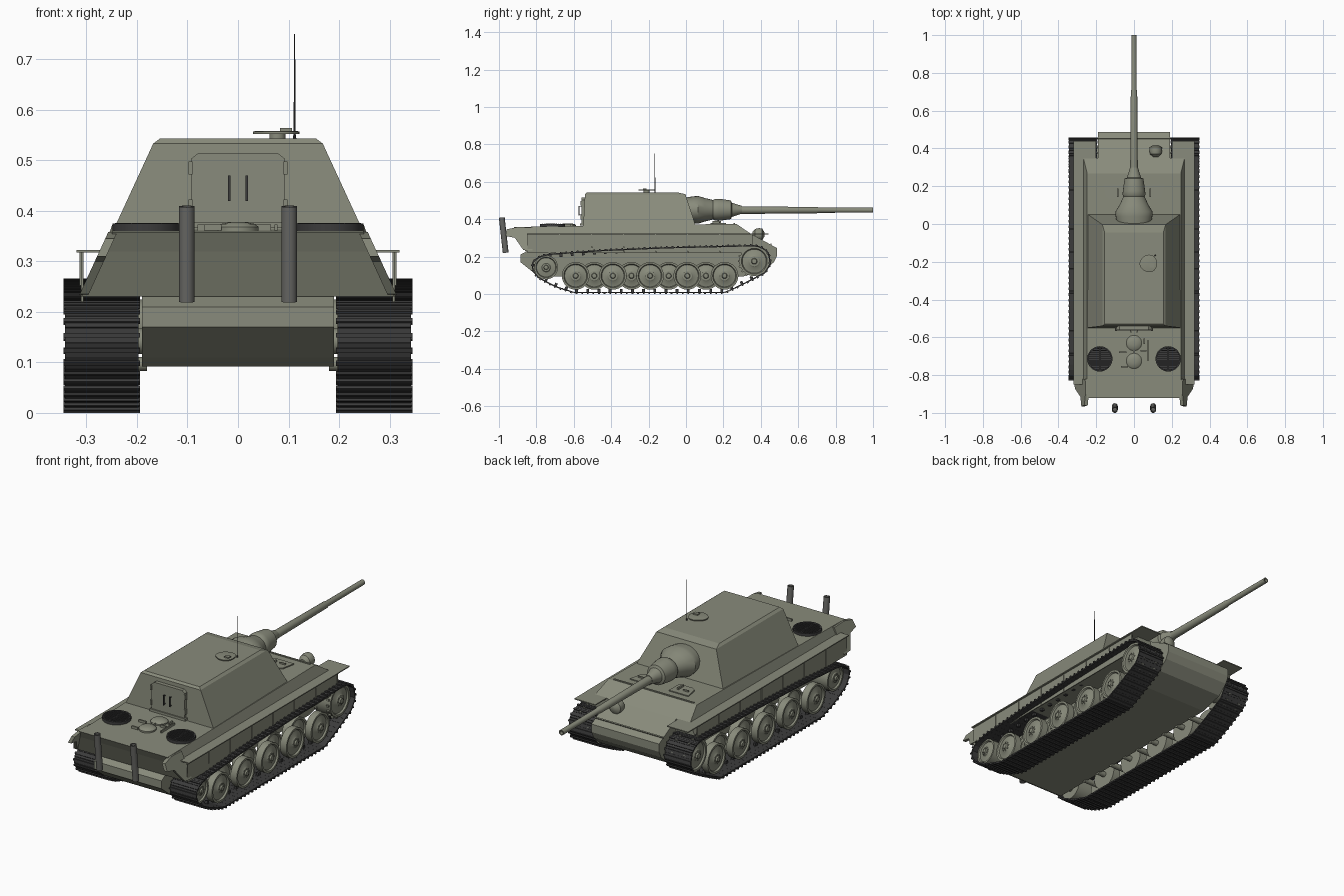
import bpy, bmesh, math
from mathutils import Vector, Matrix

if "Cube" in bpy.data.objects:
    bpy.data.objects.remove(bpy.data.objects["Cube"])


def material(name, c):
    m = bpy.data.materials.new(name)
    m.diffuse_color = (*c, 1)
    m.use_nodes = True
    m.node_tree.nodes["Principled BSDF"].inputs["Base Color"].default_value = m.diffuse_color
    return m


PAINT = material("field_grey", (0.25, 0.26, 0.20))
DARK = material("dark_metal", (0.045, 0.045, 0.045))
STEEL = material("steel", (0.14, 0.14, 0.13))


def finish(name, bm, mat=PAINT, smooth=False):
    bmesh.ops.recalc_face_normals(bm, faces=bm.faces)
    if smooth:
        for f in bm.faces:
            f.smooth = True
        for e in bm.edges:
            e.smooth = e.calc_face_angle(0) < math.radians(32)
    me = bpy.data.meshes.new(name)
    bm.to_mesh(me)
    bm.free()
    me.materials.append(mat)
    ob = bpy.data.objects.new(name, me)
    bpy.context.collection.objects.link(ob)
    return ob


def skin(bm, rings):
    """Joins matching rings of points into a capped solid."""
    vs = [[bm.verts.new(p) for p in r] for r in rings]
    n = len(vs[0])
    for a, b in zip(vs, vs[1:]):
        for i in range(n):
            bm.faces.new((a[i], a[(i + 1) % n], b[(i + 1) % n], b[i]))
    bm.faces.new(vs[0])
    bm.faces.new(vs[-1])


def loft(name, rings, mat=PAINT):
    bm = bmesh.new()
    skin(bm, rings)
    return finish(name, bm, mat)


def frame(x, y0, y1, z0, z1=None):
    """Symmetric rectangular ring: half width x, rear y0 at z0, front y1 at z1."""
    z1 = z0 if z1 is None else z1
    return [(-x, y0, z0), (x, y0, z0), (x, y1, z1), (-x, y1, z1)]


def add_box(bm, c, size, rot=None):
    m = Matrix.Translation(c) @ (rot or Matrix()) @ Matrix.Diagonal((*size, 1))
    bmesh.ops.create_cube(bm, size=1, matrix=m)


def box(name, c, size, mat=PAINT, rot=None):
    bm = bmesh.new()
    add_box(bm, c, size, rot)
    return finish(name, bm, mat)


def lathe(name, profile, loc, axis=(0, 0, 1), segs=24, mat=PAINT, warp=None):
    """Profile is (radius, distance along axis)."""
    q = Vector((0, 0, 1)).rotation_difference(Vector(axis))
    rings = []
    for r, t in profile:
        ring = [Vector(loc) + q @ Vector((r * math.cos(k * math.tau / segs),
                r * math.sin(k * math.tau / segs), t)) for k in range(segs)]
        rings.append([warp(p) for p in ring] if warp else ring)
    bm = bmesh.new()
    skin(bm, rings)
    return finish(name, bm, mat, True)


# Lower hull: side profile extruded between the tracks
prof = [(-.84, .32), (-.84, .235), (-.885, .21), (-.885, .17), (-.81, .11), (-.78, .092),
        (.30, .092), (.42, .125), (.47, .17), (.487, .205), (.487, .245), (.35, .32)]
loft("lower_hull", [[(x, y, z) for y, z in prof] for x in (-.19, .19)])
box("nose_plate_seam", (0, .455, .266), (.385, .006, .006), rot=Matrix.Rotation(-.5, 4, 'X'))

# Upper hull with sloped sides, undercut rear and glacis
loft("upper_hull", [frame(.31, -.86, .35, .23), frame(.268, -.90, .35, .32),
                    frame(.248, -.92, .268, .358, .375)])

# Fixed fighting compartment with bevelled roof edge
loft("casemate", [frame(.25, -.55, .055, .355), frame(.168, -.54, -.003, .533),
                  frame(.155, -.53, -.045, .543)])

# Gun mantlet, flared wide at the back, and barrel
def flare(p):
    k = max(0, min(1, (.17 - p.y) / .11))
    return Vector((p.x * (1 + .35 * k), p.y, p.z))


lathe("mantlet", [(.066, .0), (.072, .04), (.074, .065), (.063, .10), (.052, .145), (.058, .155),
                  (.059, .175), (.052, .225), (.050, .24), (.038, .245), (.028, .275), (.021, .30)],
      (0, 0, .45), (0, 1, 0), 28, warp=flare)
lathe("barrel", [(.021, .26), (.020, .32), (.017, .70), (.014, .71), (.0135, 1.0),
                 (.009, 1.0), (.009, .94)], (0, 0, .448), (0, 1, 0), 20)

# Rear doors with handles and hinges
door = [(-.093, .37), (.093, .37), (.093, .503), (.078, .515), (-.078, .515), (-.093, .503)]
loft("rear_door", [[(x, y, z) for x, z in door] for y in (-.56, -.535)])
for s in (-1, 1):
    box("door_handle", (s * .017, -.572, .445), (.005, .006, .05), DARK)
    for z in (.424, .466):
        box("handle_post", (s * .017, -.565, z), (.004, .014, .004), DARK)
    for z in (.41, .485):
        box("door_hinge", (s * .094, -.556, z), (.008, .016, .025))
box("door_sill", (0, -.556, .372), (.20, .02, .012))

# Roof hatch, periscope and antenna
def egg(p):
    d = p - Vector((.078, -.21, p.z))
    d.x *= 1.0 + 3 * d.y
    return Vector((.078, -.21, p.z)) + Matrix.Rotation(.6, 3, 'Z') @ d


lathe("roof_hatch", [(.046, .552), (.046, .557), (.042, .558)], (.078, -.21, 0), warp=egg)
lathe("hatch_pivot", [(.016, .54), (.016, .552)], (.078, -.21, 0))
box("periscope", (.095, -.22, .560), (.024, .02, .008))
lathe("antenna", [(.004, .54), (.0018, .555), (.0012, .75)], (.112, -.166, 0), segs=8, mat=DARK)

# Engine deck: fan grilles, round covers, small tools
for s in (-1, 1):
    c = (s * .181, -.714)
    lathe("fan_rim", [(.067, .35), (.067, .375), (.060, .375), (.060, .366)], (*c, 0), segs=32, mat=DARK)
    bm = bmesh.new()
    for i in range(-5, 6):
        w = 2 * math.sqrt(.063 ** 2 - (i * .011) ** 2)
        add_box(bm, (c[0], c[1] + i * .011, .372), (w, .004, .008))
    add_box(bm, (*c, .371), (.005, .122, .008))
    finish("fan_slats", bm, DARK)
for y in (-.63, -.725):
    lathe("engine_cover", [(.041, .355), (.041, .368), (.034, .374), (.012, .378)], (0, y, 0))
for x, y, w, d in ((-.06, -.68, .04, .008), (.075, -.67, .006, .11), (-.05, -.755, .035, .008),
                   (.055, -.62, .008, .03), (.05, -.67, .03, .008), (0, -.678, .012, .02)):
    box("deck_fitting", (x, y, .367), (w, d, .012))

# Exhaust pipes, leaning back
for s in (-1, 1):
    lathe("exhaust_pipe", [(.0155, 0), (.0155, .19), (.011, .19), (.011, .15)],
          (s * .1015, -.964, .22), Vector((0, -.021, .19)).normalized(), 16, STEEL)

# Front deck hatches, periscopes and headlight
for s in (-1, 1):
    pts = [(.165, .215), (.15, .145), (.13, .132), (.055, .132), (.055, .215)]
    loft("crew_hatch", [[(s * x, y, z) for x, y in pts] for z in (.365, .379)])
    box("hatch_periscope", (s * .085, .165, .383), (.008, .045, .012))
    box("hatch_handle", (s * .125, .18, .382), (.03, .006, .008))
box("deck_front_strip", (0, .258, .376), (.45, .008, .006))
lathe("headlight_mount", [(.010, .28), (.010, .31)], (.115, .385, 0), segs=12)
lathe("headlight", [(.014, -.03), (.030, -.015), (.034, .005), (.032, .022), (.012, .034)],
      (.115, .385, .318), (0, 1, 0), 20)

# Fenders, side skirts and rear side horns
for s in (-1, 1):
    box("fender", (s * .288, -.25, .32), (.064, 1.2, .005))
    box("front_fender", (s * .26, .394, .32), (.118, .092, .005))
    for i in range(7):
        box("skirt_panel", (s * .308, -.762 + i * .1715, .27), (.005, .169, .10))
        box("skirt_strap", (s * .312, -.677 + i * .1715, .285), (.004, .006, .065))
    horn = [(-.82, .355), (-.90, .358), (-.96, .345), (-.965, .31), (-.915, .30), (-.87, .235), (-.82, .232)]
    loft("rear_side_horn", [[(s * (.25 + (.36 - z) * .46 + o), y, z) for y, z in horn]
                            for o in (-.012, .006)])

# Running gear
def wheel(name, s, y, z, r, x0, x1):
    w = x1 - x0
    lathe(name, [(r, 0), (r, w), (r * .86, w), (r * .80, w - .008), (r * .42, w - .003),
                 (r * .34, w + .002), (r * .20, w + .003), (r * .16, w + .010), (r * .08, w + .011)],
          (s * x0, y, z), (s, 0, 0), 28)
    bm = bmesh.new()
    for k in range(8):
        a = k * math.tau / 8
        add_box(bm, (s * (x1 + .002), y + r * .28 * math.cos(a), z + r * .28 * math.sin(a)),
                (.006, .005, .005))
    finish(name + "_bolts", bm)


for s in (-1, 1):
    for i in range(5):
        y = -.59 + i * .199
        wheel("outer_road_wheel", s, y, .097, .074, .283, .318)
        lathe("wheel_axle", [(.014, .18), (.014, .29)], (0, y, .097), (s, 0, 0), 12)
        if i < 4:
            wheel("inner_road_wheel", s, y + .0995, .097, .074, .222, .262)
            lathe("wheel_axle", [(.014, .18), (.014, .23)], (0, y + .0995, .097), (s, 0, 0), 12)
    wheel("idler_wheel", s, -.748, .142, .064, .225, .315)
    wheel("drive_wheel", s, .365, .175, .080, .225, .318)
    lathe("final_drive", [(.05, .18), (.05, .23)], (0, .365, .175), (s, 0, 0), 20)
    lathe("idler_axle", [(.025, .18), (.025, .23)], (0, -.748, .142), (s, 0, 0), 16)
    # Sprocket teeth
    bm = bmesh.new()
    for k in range(18):
        a = k * math.tau / 18
        for x in (.235, .305):
            add_box(bm, (s * x, .365 + .081 * math.cos(a), .175 + .081 * math.sin(a)),
                    (.012, .014, .010), Matrix.Rotation(a, 4, 'X'))
    finish("sprocket_teeth", bm)

# Tracks: links spaced evenly along a closed side path
path = [Vector(p) for p in [(-.60, .008), (.21, .008), (.31, .055), (.425, .115), (.452, .165),
        (.440, .220), (.405, .250), (.36, .258), (.20, .254), (-.1, .247), (-.45, .232), (-.73, .212),
        (-.79, .197), (-.822, .165), (-.82, .125), (-.79, .088), (-.70, .04)]]
segs = list(zip(path, path[1:] + path[:1]))
total = sum((b - a).length for a, b in segs)
COUNT = 92
pitch = total / COUNT


def along(d):
    d %= total
    for a, b in segs:
        n = (b - a).length
        if d <= n:
            return a.lerp(b, d / n)
        d -= n
    return path[0].copy()


for s in (-1, 1):
    bm = bmesh.new()
    for i in range(COUNT):
        a, b = along(i * pitch), along((i + 1) * pitch)
        c, t = (a + b) / 2, (b - a).normalized()
        out = Vector((t.y, -t.x))
        rot = Matrix.Rotation(math.atan2(t.y, t.x), 4, 'X')
        add_box(bm, (s * .27, *c), (.146, pitch * .98, .007), rot)
        g = c + out * .005
        add_box(bm, (s * .27, *g), (.152, pitch * .3, .007), rot)
        if i % 2 == 0:
            g = c - out * .010
            add_box(bm, (s * .273, *g), (.014, pitch * .5, .016), rot)
    finish("track", bm, DARK)
